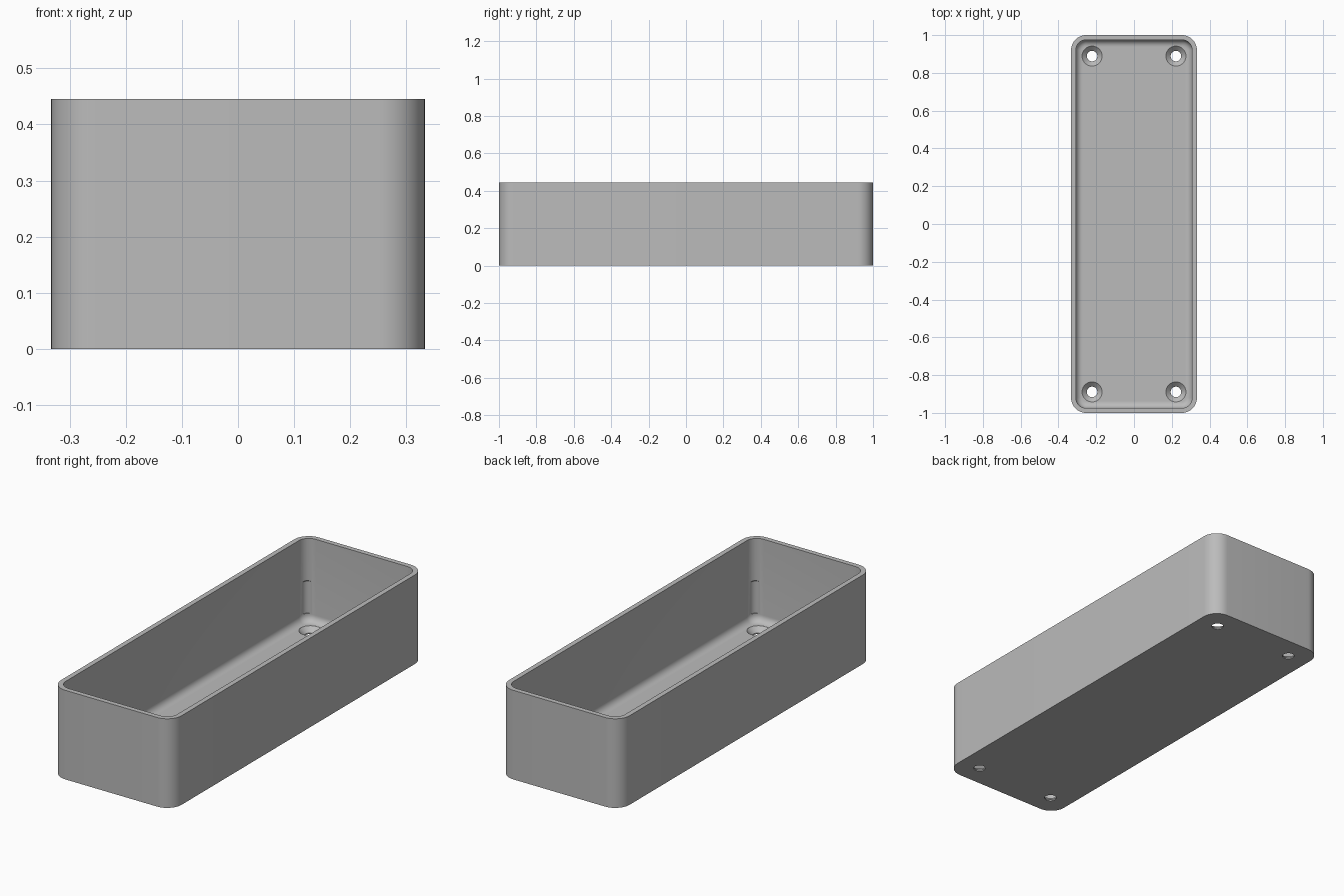
import bpy, bmesh, math

HX, HY, H = 0.333, 1.0, 0.445      # half width, half length, height
WALL, FLOOR = 0.025, 0.03
CORNER, FILLET = 0.08, 0.035
SEGS = 12

cube = bpy.data.objects.get("Cube")
if cube:
    bpy.data.objects.remove(cube, do_unlink=True)

grey = bpy.data.materials.new("grey plastic")
grey.use_nodes = True
colour = (0.5, 0.5, 0.5, 1)
grey.diffuse_color = colour
grey.node_tree.nodes["Principled BSDF"].inputs["Base Color"].default_value = colour


def ring(bm, inset, z):
    """Rounded rectangle of vertices, inset from the outer wall."""
    r = CORNER - inset
    verts = []
    for k, (sx, sy) in enumerate([(1, 1), (-1, 1), (-1, -1), (1, -1)]):
        for i in range(SEGS + 1):
            a = (k + i / SEGS) * math.pi / 2
            verts.append(bm.verts.new((sx * (HX - CORNER) + r * math.cos(a),
                                       sy * (HY - CORNER) + r * math.sin(a), z)))
    return verts


def loft(name, levels):
    """Skin a stack of (ring maker) levels and cap both ends."""
    bm = bmesh.new()
    rings = [make(bm) for make in levels]
    for low, high in zip(rings, rings[1:]):
        n = len(low)
        for i in range(n):
            j = (i + 1) % n
            bm.faces.new((low[i], low[j], high[j], high[i]))
    bm.faces.new(rings[0][::-1])
    bm.faces.new(rings[-1])
    bmesh.ops.recalc_face_normals(bm, faces=bm.faces)
    mesh = bpy.data.meshes.new(name)
    bm.to_mesh(mesh)
    bm.free()
    mesh.materials.append(grey)
    obj = bpy.data.objects.new(name, mesh)
    bpy.context.collection.objects.link(obj)
    return obj


def rect(inset, z):
    return lambda bm: ring(bm, inset, z)


def circle(x, y, r, z, n=40):
    return lambda bm: [bm.verts.new((x + r * math.cos(math.tau * i / n),
                                     y + r * math.sin(math.tau * i / n), z))
                       for i in range(n)]


# Open tray: up the outside, over the rim, down the inside, round the floor fillet
fillet = []
for i in range(9):
    a = i / 8 * math.pi / 2
    fillet.append(rect(WALL + FILLET * (1 - math.cos(a)),
                       FLOOR + FILLET * (1 - math.sin(a))))
tray = loft("tray", [rect(0, 0), rect(0, H), rect(WALL, H)] + fillet)

# Countersunk screw holes and shallow corner reliefs
cutters = []
for sx in (-1, 1):
    for sy in (-1, 1):
        x, y = sx * 0.222, sy * 0.889
        cutters.append(loft("screw_hole_cutter", [
            circle(x, y, 0.028, -0.05), circle(x, y, 0.028, 0.006),
            circle(x, y, 0.053, FLOOR), circle(x, y, 0.053, FLOOR + 0.02)]))
        x, y = sx * 0.274, sy * 0.941
        cutters.append(loft("corner_relief_cutter", [
            circle(x, y, 0.03, 0.07), circle(x, y, 0.03, 0.23),
            circle(x, y, 0.02, 0.24)]))

bpy.context.view_layer.objects.active = tray
for cutter in cutters:
    mod = tray.modifiers.new("cut", "BOOLEAN")
    mod.operation = "DIFFERENCE"
    mod.solver = "EXACT"
    mod.object = cutter
    bpy.ops.object.modifier_apply(modifier=mod.name)
for cutter in cutters:
    bpy.data.objects.remove(cutter, do_unlink=True)

# Smooth the rounded walls while keeping rim and hole edges crisp
bpy.ops.object.select_all(action="DESELECT")
tray.select_set(True)
bpy.ops.object.shade_smooth_by_angle(angle=math.radians(30))
